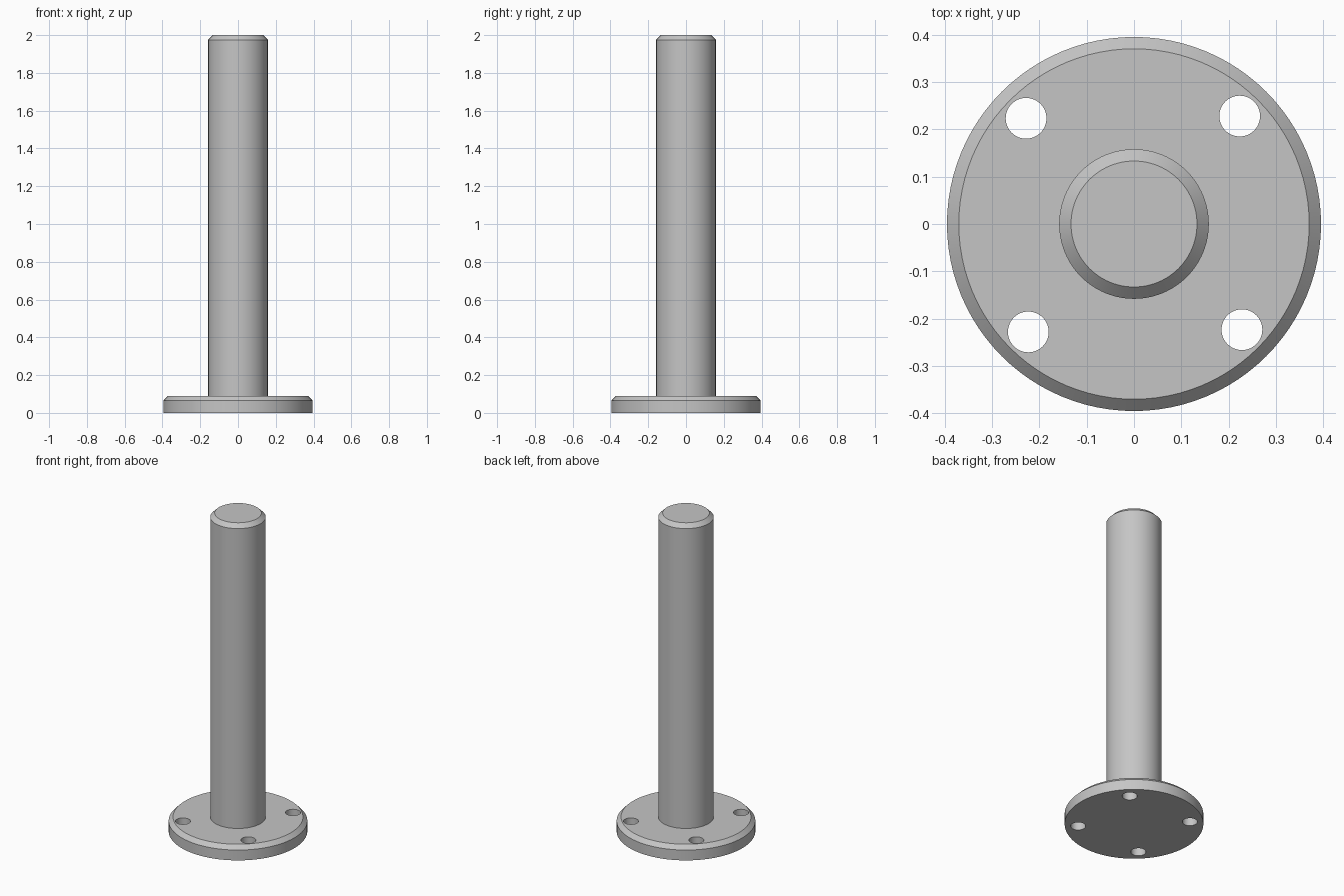
import bpy
import bmesh
from math import radians, cos, sin

cube = bpy.data.objects.get("Cube")
if cube:
    bpy.data.objects.remove(cube, do_unlink=True)

SIDES = 96
FLANGE_R, FLANGE_H = 0.395, 0.09
SHAFT_R, HEIGHT = 0.158, 2.0
CHAMFER = 0.025
BOLT_CIRCLE, HOLE_R, HOLE_TURN = 0.319, 0.043, 45.6

# Single bare metal colour
metal = bpy.data.materials.new("grey_metal")
metal.use_nodes = True
colour = (0.56, 0.56, 0.56, 1)
metal.diffuse_color = colour
metal.node_tree.nodes["Principled BSDF"].inputs["Base Color"].default_value = colour


def lathe(name, profile):
    """Turn an (r, z) profile around z and close both ends with flat caps."""
    bm = bmesh.new()
    rings = []
    for r, z in profile:
        rings.append(bmesh.ops.create_circle(bm, segments=SIDES, radius=r)["verts"])
        bmesh.ops.translate(bm, verts=rings[-1], vec=(0, 0, z))
    for low, high in zip(rings, rings[1:]):
        for i in range(SIDES):
            j = (i + 1) % SIDES
            bm.faces.new((low[i], low[j], high[j], high[i]))
    bm.faces.new(rings[0])
    bm.faces.new(rings[-1])
    bmesh.ops.recalc_face_normals(bm, faces=bm.faces)
    mesh = bpy.data.meshes.new(name)
    bm.to_mesh(mesh)
    bm.free()
    mesh.materials.append(metal)
    obj = bpy.data.objects.new(name, mesh)
    bpy.context.collection.objects.link(obj)
    return obj


# Chamfered flange and shaft, turned as one solid
post = lathe("flanged_post", [
    (FLANGE_R, 0),
    (FLANGE_R, FLANGE_H - CHAMFER),
    (FLANGE_R - CHAMFER, FLANGE_H),
    (SHAFT_R, FLANGE_H),
    (SHAFT_R, HEIGHT - CHAMFER),
    (SHAFT_R - CHAMFER, HEIGHT),
])

# Four bolt holes drilled through the flange
bpy.context.view_layer.objects.active = post
for k in range(4):
    angle = radians(HOLE_TURN + 90 * k)
    drill = lathe("bolt_hole_cutter", [(HOLE_R, -0.1), (HOLE_R, 0.2)])
    drill.location = (BOLT_CIRCLE * cos(angle), BOLT_CIRCLE * sin(angle), 0)
    drill.hide_render = True
    cut = post.modifiers.new("bolt_hole", 'BOOLEAN')
    cut.operation = 'DIFFERENCE'
    cut.solver = 'EXACT'
    cut.object = drill
    bpy.ops.object.modifier_apply(modifier=cut.name)
    bpy.data.objects.remove(drill, do_unlink=True)

# Smooth round walls, crisp chamfer edges
bpy.ops.object.select_all(action='DESELECT')
post.select_set(True)
bpy.ops.object.shade_smooth_by_angle(angle=radians(30))
